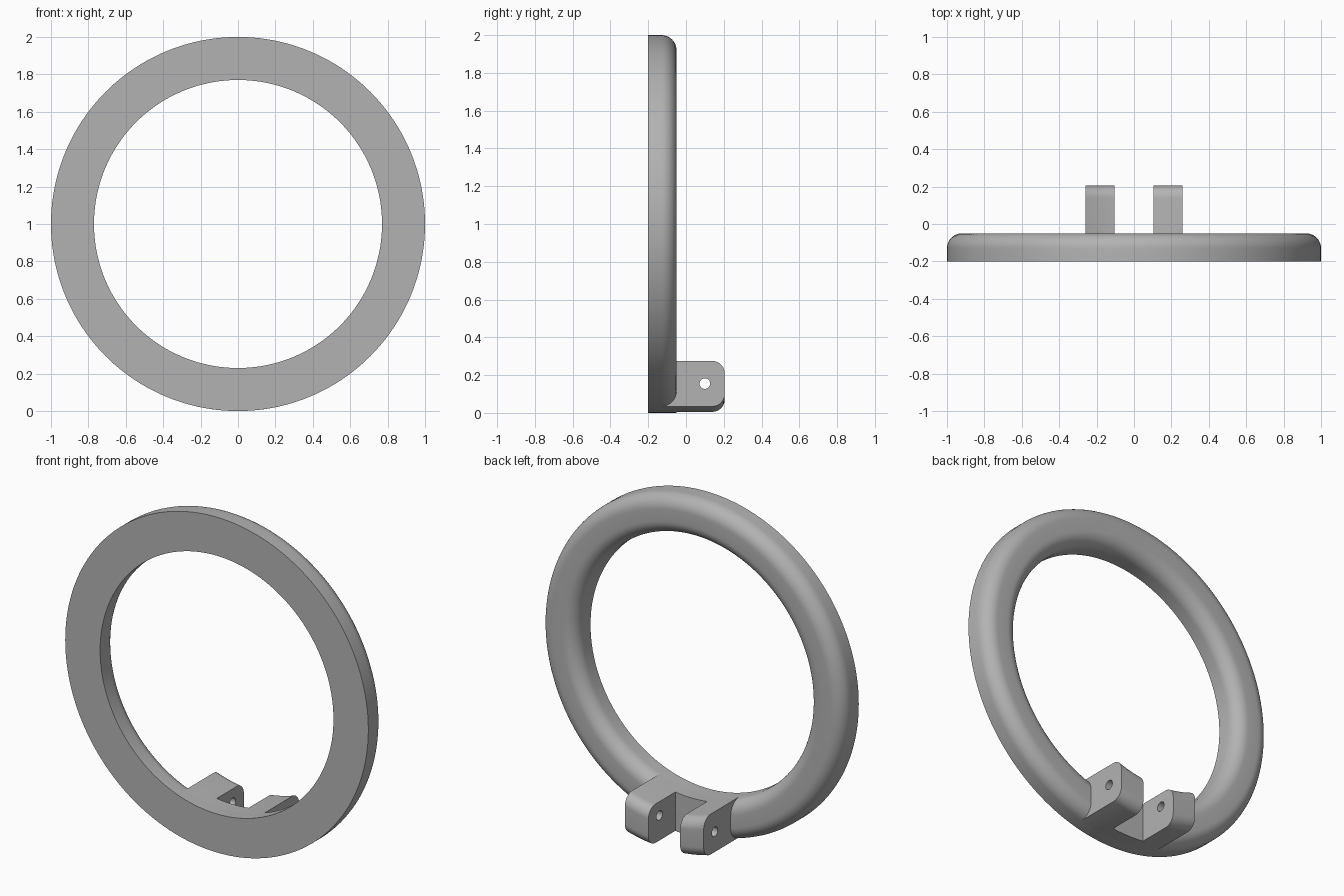
import bpy, bmesh
from math import sin, cos, pi, sqrt, radians
from mathutils import Vector, Matrix

cube = bpy.data.objects.get("Cube")
if cube:
    bpy.data.objects.remove(cube)

OUTER, INNER = 1.0, 0.77
FRONT, BACK = -0.2, -0.05
ROUND = 0.08
SEAT = BACK - ROUND          # where the ring's rounding begins
LUG_IN, LUG_OUT, LUG_END = 0.105, 0.26, 0.205

grey = bpy.data.materials.new("grey plastic")
grey.use_nodes = True
colour = (0.45, 0.45, 0.45, 1)
grey.diffuse_color = colour
grey.node_tree.nodes["Principled BSDF"].inputs["Base Color"].default_value = colour


def make(name, bm):
    bmesh.ops.recalc_face_normals(bm, faces=bm.faces)
    mesh = bpy.data.meshes.new(name)
    bm.to_mesh(mesh)
    bm.free()
    mesh.materials.append(grey)
    obj = bpy.data.objects.new(name, mesh)
    bpy.context.collection.objects.link(obj)
    return obj


def activate(obj):
    bpy.ops.object.select_all(action="DESELECT")
    obj.select_set(True)
    bpy.context.view_layer.objects.active = obj


def smooth(obj):
    activate(obj)
    bpy.ops.object.shade_smooth_by_angle(angle=radians(30))


def arc(cy, ch, radius, start, steps=10):
    """Quarter turn of points, as (y, height)."""
    angles = [start + pi / 2 * i / steps for i in range(steps + 1)]
    return [(cy + radius * cos(a), ch + radius * sin(a)) for a in angles]


# Ring: flat front, rounded back edges, turned about the y axis
def ring():
    profile = [(FRONT, INNER)]
    profile += arc(SEAT, INNER + ROUND, ROUND, -pi / 2)
    profile += arc(SEAT, OUTER - ROUND, ROUND, 0)
    profile += [(FRONT, OUTER)]
    bm = bmesh.new()
    count = 160
    loops = []
    for i in range(count):
        a = 2 * pi * i / count
        loops.append([bm.verts.new((r * sin(a), y, 1 - r * cos(a))) for y, r in profile])
    n = len(profile)
    for i in range(count):
        p, q = loops[i], loops[(i + 1) % count]
        for j in range(n):
            k = (j + 1) % n
            bm.faces.new((p[j], p[k], q[k], q[j]))
    return make("ring", bm)


# Block whose top and bottom follow the ring's inner and outer curves
def curved_block(name, x0, x1, profile):
    bm = bmesh.new()
    steps = 10
    loops = []
    for i in range(steps + 1):
        x = x0 + (x1 - x0) * i / steps
        low, high = 1 - sqrt(OUTER**2 - x * x), 1 - sqrt(INNER**2 - x * x)
        scale = (high - low) / (OUTER - INNER)
        loops.append([bm.verts.new((x, y, low + h * scale)) for y, h in profile])
    n = len(profile)
    for p, q in zip(loops, loops[1:]):
        for j in range(n):
            k = (j + 1) % n
            bm.faces.new((p[j], p[k], q[k], q[j]))
    bm.faces.new(loops[0])
    bm.faces.new(loops[-1])
    return make(name, bm)


def drill(obj):
    bm = bmesh.new()
    bmesh.ops.create_cone(
        bm, cap_ends=True, segments=32, radius1=0.028, radius2=0.028, depth=1,
        matrix=Matrix.Translation(Vector((0, 0.1, 0.155))) @ Matrix.Rotation(pi / 2, 4, "Y"))
    cutter = make("pin_hole_cutter", bm)
    cutter.hide_render = True
    activate(obj)
    mod = obj.modifiers.new("pin hole", "BOOLEAN")
    mod.operation, mod.solver, mod.object = "DIFFERENCE", "EXACT", cutter
    bpy.ops.object.modifier_apply(modifier=mod.name)
    bpy.data.objects.remove(cutter)


smooth(ring())

height = OUTER - INNER
# Square-edged pad between the lugs
smooth(curved_block("hinge_pad", -LUG_IN, LUG_IN,
                    [(SEAT, 0), (BACK, 0), (BACK, height), (SEAT, height)]))

# Pair of hinge lugs with rounded ends and a pin hole
corner = 0.065
lug_profile = [(SEAT, 0)]
lug_profile += arc(LUG_END - corner, corner, corner, -pi / 2)
lug_profile += arc(LUG_END - corner, height - corner, corner, 0)
lug_profile += [(SEAT, height)]
for side, sign in (("left", 1), ("right", -1)):
    lug = curved_block(side + "_hinge_lug", sign * LUG_IN, sign * LUG_OUT, lug_profile)
    drill(lug)
    smooth(lug)
